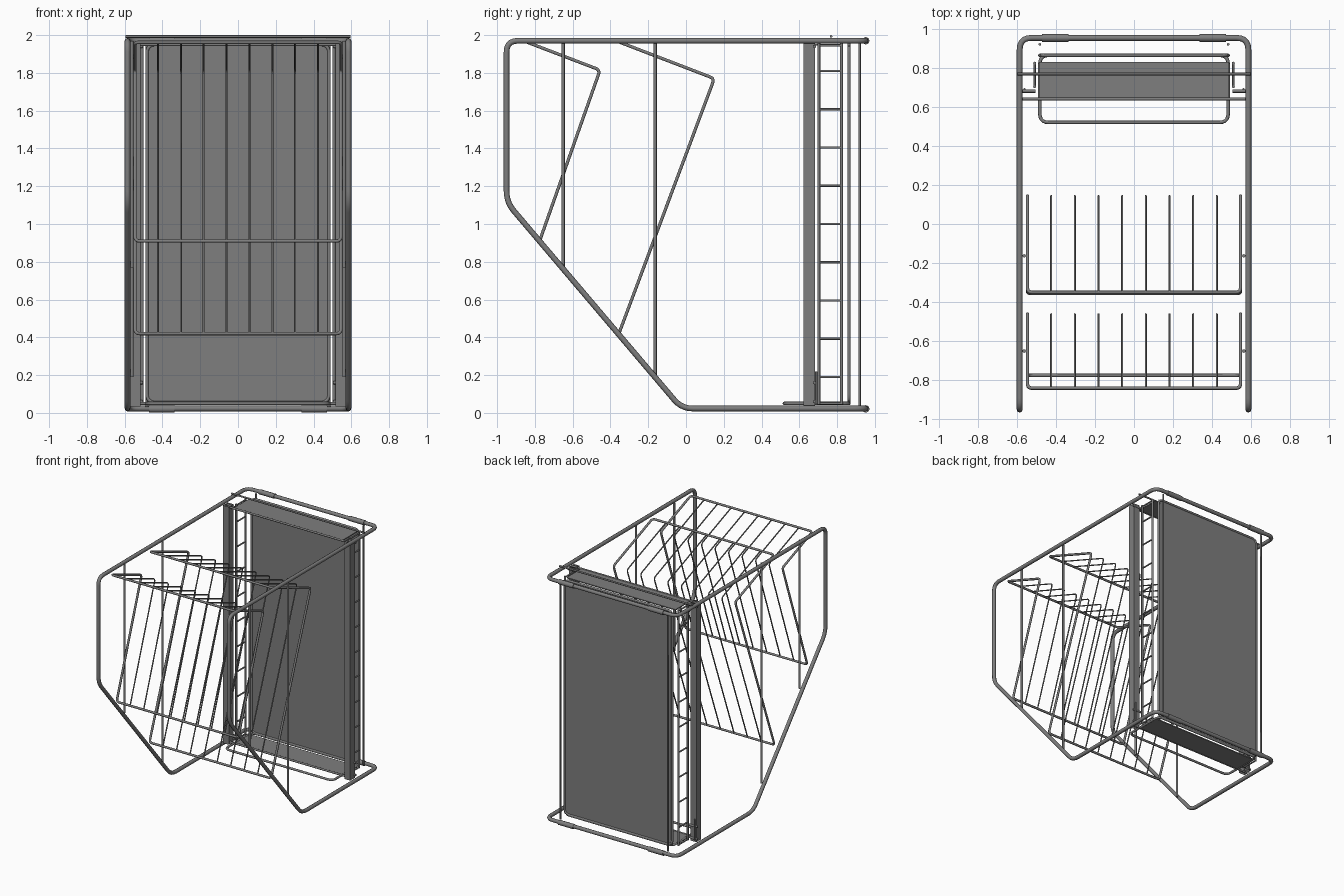
import bpy, bmesh, math
from mathutils import Vector

if "Cube" in bpy.data.objects:
    bpy.data.objects.remove(bpy.data.objects["Cube"])

steel = bpy.data.materials.new("dark grey steel")
steel.diffuse_color = (0.21, 0.21, 0.21, 1)
steel.use_nodes = True
steel.node_tree.nodes["Principled BSDF"].inputs["Base Color"].default_value = steel.diffuse_color


def fillet(pts, d, closed):
    """Round the corners of a polyline, starting each bend d before the corner."""
    pts = [Vector(p) for p in pts]
    n, out = len(pts), []
    for i, p in enumerate(pts):
        if d == 0 or (not closed and i in (0, n - 1)):
            out.append(p)
            continue
        a, b = (pts[i - 1] - p), (pts[(i + 1) % n] - p)
        s, e = p + a.normalized() * d, p + b.normalized() * d
        for k in range(6):
            t = k / 5
            out.append(s * (1 - t) ** 2 + p * 2 * t * (1 - t) + e * t * t)
    return out


def tube(name, paths, rad, d=0.0, closed=False):
    """Round bar swept along one or more paths, as a mesh."""
    cu = bpy.data.curves.new(name, 'CURVE')
    cu.dimensions = '3D'
    cu.bevel_depth = rad
    cu.bevel_resolution = 2
    cu.use_fill_caps = True
    for path in paths:
        pts = fillet(path, d, closed)
        sp = cu.splines.new('POLY')
        sp.points.add(len(pts) - 1)
        for q, p in zip(sp.points, pts):
            q.co = (*p, 1)
        sp.use_cyclic_u = closed
    tmp = bpy.data.objects.new(name + "_path", cu)
    bpy.context.collection.objects.link(tmp)
    dg = bpy.context.evaluated_depsgraph_get()
    me = bpy.data.meshes.new_from_object(tmp.evaluated_get(dg))
    bpy.data.objects.remove(tmp)
    finish(name, me, True)


def finish(name, me, smooth=False):
    me.materials.clear()
    me.materials.append(steel)
    ob = bpy.data.objects.new(name, me)
    bpy.context.collection.objects.link(ob)
    if smooth:
        bpy.ops.object.select_all(action='DESELECT')
        ob.select_set(True)
        bpy.context.view_layer.objects.active = ob
        bpy.ops.object.shade_smooth_by_angle(angle=math.radians(50))


def box(name, lo, hi, open_ends=False):
    bm = bmesh.new()
    bmesh.ops.create_cube(bm, size=1)
    if open_ends:
        caps = [f for f in bm.faces if abs(f.normal.z) > 0.5]
        bmesh.ops.delete(bm, geom=caps, context='FACES_ONLY')
    for v in bm.verts:
        v.co = [lo[i] + (v.co[i] + 0.5) * (hi[i] - lo[i]) for i in range(3)]
    me = bpy.data.meshes.new(name)
    bm.to_mesh(me)
    bm.free()
    finish(name, me)


# main frame: one continuous bent tube around both sides and the back
side = [(0.952, 1.97), (-0.95, 1.97), (-0.95, 1.115), (-0.023, 0.023), (0.952, 0.023)]
loop = [(-0.585, y, z) for y, z in side] + [(0.585, y, z) for y, z in reversed(side)]
tube("main_frame", [loop], 0.015, 0.06, True)

# joining sleeves on the back tubes
tube("frame_sleeves", [[(s * 0.335, 0.952, z), (s * 0.47, 0.952, z)]
                       for s in (-1, 1) for z in (0.021, 1.97)], 0.02)

# side uprights carrying the racks
tube("side_uprights", [[(s * 0.562, y, z), (s * 0.562, y, 1.97)]
                       for s in (-1, 1) for y, z in ((-0.65, 0.77), (-0.163, 0.19))], 0.009)


# two sloping wire racks
def rack(name, top, knee, foot):
    w = 0.545
    prof = [top, knee, foot]
    tube(name + "_rim", [[(-w, *p) for p in prof] + [(w, *p) for p in reversed(prof)]],
         0.009, 0.025, True)
    tube(name + "_wires", [[(-w + i * 2 * w / 9, *p) for p in prof] for i in range(1, 9)],
         0.005, 0.025)


rack("front_rack", (-0.84, 1.962), (-0.455, 1.815), (-0.775, 0.91))
rack("rear_rack", (-0.35, 1.962), (0.15, 1.77), (-0.355, 0.42))

# back panel held inside the upright loop, with rods behind it
box("back_panel", (-0.482, 0.861, 0.055), (0.482, 0.865, 1.945))
tube("rear_rods", [[(s * 0.482, 0.919, 0.03), (s * 0.482, 0.919, 1.965)]
                   for s in (-1, 1)], 0.007)

# upright loop around the panel and the flat loop at the floor
tube("upright_loop", [[(-0.482, 0.863, 0.055), (0.482, 0.863, 0.055),
                       (0.482, 0.863, 1.95), (-0.482, 0.863, 1.95)]], 0.009, 0.045, True)
tube("floor_loop", [[(-0.482, 0.52, 0.05), (0.482, 0.52, 0.05),
                     (0.482, 0.863, 0.05), (-0.482, 0.863, 0.05)]], 0.009, 0.045, True)

# top and bottom trays
box("top_tray", (-0.487, 0.635, 1.945), (0.487, 0.83, 1.953))
box("bottom_tray", (-0.487, 0.635, 0.045), (0.487, 0.83, 0.053))

# cross bars
tube("top_cross_bar", [[(-0.595, 0.768, 1.993), (0.595, 0.768, 1.993)]], 0.007)
tube("post_cross_bars", [[(-0.57, 0.64, z), (0.57, 0.64, z)] for z in (0.05, 1.95)], 0.008)

for s, tag in ((-1, "left"), (1, "right")):
    # hollow post
    xs = sorted((s * 0.517, s * 0.57))
    box(tag + "_post", (xs[0], 0.622, 0.035), (xs[1], 0.682, 1.96), True)
    # small brackets tying the post to the frame
    tube(tag + "_post_clips", [[(s * 0.505, 0.68, z), (s * 0.58, 0.68, z)]
                               for z in (0.06, 0.16, 1.94)], 0.009)
    tube(tag + "_foot_pin", [[(s * 0.56, 0.69, 0.05), (s * 0.56, 0.69, 0.22)]], 0.006)
    # ladder
    x = s * 0.508
    tube(tag + "_ladder_rails", [[(x, y, 0.045), (x, y, 1.955)] for y in (0.703, 0.823)], 0.008)
    rungs = [0.05] + [0.19 + 0.2025 * i for i in range(9)] + [1.945]
    tube(tag + "_ladder_rungs", [[(x, 0.703, z), (x, 0.823, z)] for z in rungs], 0.006)
